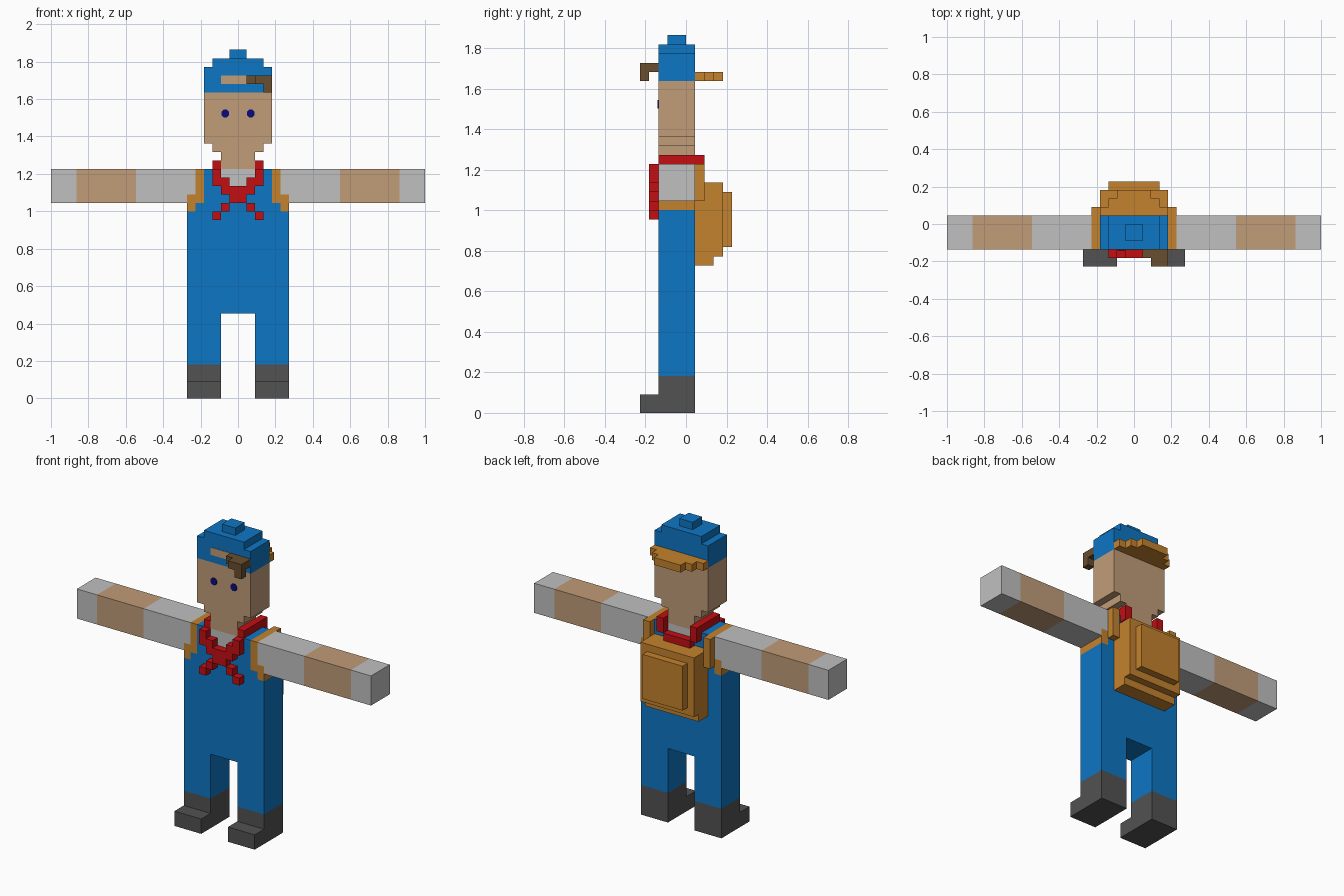
import bpy
import bmesh
import math
from mathutils import Matrix

cube = bpy.data.objects.get("Cube")
if cube:
    bpy.data.objects.remove(cube, do_unlink=True)

U = 2 / 44          # one block
BACK, FRONT = 1, -3  # body depth in blocks


def material(name, rgb):
    lin = [(c / 255 / 12.92 if c < 11 else ((c / 255 + 0.055) / 1.055) ** 2.4) for c in rgb]
    m = bpy.data.materials.new(name)
    m.use_nodes = True
    m.diffuse_color = (*lin, 1)
    bsdf = m.node_tree.nodes["Principled BSDF"]
    bsdf.inputs["Base Color"].default_value = (*lin, 1)
    bsdf.inputs["Roughness"].default_value = 0.9
    return m


BLUE = material("blue cloth", (13, 118, 196))
SKIN = material("skin", (193, 156, 120))
WHITE = material("light grey cloth", (192, 192, 192))
ORANGE = material("orange leather", (196, 130, 45))
RED = material("red scarf", (196, 14, 18))
DARK = material("dark grey shoe", (82, 82, 82))
BROWN = material("brown hair", (104, 77, 46))
NAVY = material("navy eye", (12, 10, 125))


def finish(name, bm, mat):
    mesh = bpy.data.meshes.new(name)
    bm.to_mesh(mesh)
    bm.free()
    mesh.materials.append(mat)
    obj = bpy.data.objects.new(name, mesh)
    bpy.context.scene.collection.objects.link(obj)
    return obj


def blocks(name, mat, *boxes, side=1):
    """Boxes given as (x0, x1, y0, y1, z0, z1) in blocks; side=-1 mirrors in x."""
    bm = bmesh.new()
    for x0, x1, y0, y1, z0, z1 in boxes:
        centre = Matrix.Translation((side * (x0 + x1) / 2 * U, (y0 + y1) / 2 * U, (z0 + z1) / 2 * U))
        size = Matrix.Diagonal(((x1 - x0) * U, (y1 - y0) * U, (z1 - z0) * U, 1))
        bmesh.ops.create_cube(bm, size=1, matrix=centre @ size)
    return finish(name, bm, mat)


def slab(x0, x1, z0, z1):
    """Box running through the whole body depth."""
    return (x0, x1, FRONT, BACK, z0, z1)


# Overalls and shirt collar
blocks("overalls", BLUE, slab(-6, 6, 10, 22), slab(-5, 5, 22, 23), slab(-4, 4, 23, 25),
       slab(-4, -1, 25, 26), slab(1, 4, 25, 26), slab(-4, -2, 26, 27), slab(2, 4, 26, 27))
blocks("shirt_collar", WHITE, slab(-1, 1, 25, 26), slab(-2, 2, 26, 27))

# Limbs, shoes and pack straps on both sides
for label, s in (("left", 1), ("right", -1)):
    blocks(label + "_leg", BLUE, slab(2, 6, 4, 10), side=s)
    blocks(label + "_shoe", DARK, slab(2, 6, 0, 4), (2, 6, -5, FRONT, 0, 2), side=s)
    blocks(label + "_sleeve", WHITE, slab(5, 6, 24, 27), slab(6, 12, 23, 27), side=s)
    blocks(label + "_forearm", SKIN, slab(12, 19, 23, 27), side=s)
    blocks(label + "_glove", WHITE, slab(19, 22, 23, 27), side=s)
    blocks(label + "_strap", ORANGE, slab(4, 5, 23, 27), slab(5, 6, 22, 24),
           (4, 5, BACK, 2, 23, 27), side=s)

# Head with stepped jaw
blocks("head", SKIN, slab(-2, 2, 27, 29), slab(-3, 3, 29, 30), slab(-4, 4, 30, 36))

# Round eyes
for label, s in (("left", 1), ("right", -1)):
    bm = bmesh.new()
    place = Matrix.Translation((s * 1.5 * U, FRONT * U - 0.001, 33.5 * U))
    turn = Matrix.Rotation(math.pi / 2, 4, "X") @ Matrix.Rotation(math.pi / 8, 4, "Z")
    bmesh.ops.create_cone(bm, cap_ends=True, segments=8, radius1=0.023, radius2=0.023,
                          depth=0.006, matrix=place @ turn)
    finish(label + "_eye", bm, NAVY)

# Backwards cap: crown, button, opening and stepped brim
blocks("cap", BLUE, slab(-4, 4, 36, 39), slab(-3, 3, 39, 40), (-1, 1, -2, 0, 40, 41))
blocks("cap_opening", SKIN, (-2, 1, FRONT - 0.06, FRONT + 0.04, 37, 38))
blocks("cap_brim", ORANGE, (-4, 4, 1, 2, 36, 37), (-3, 3, 2, 3, 36, 37), (-2, 2, 3, 4, 36, 37))

# Lock of hair
blocks("hair_lock", BROWN, (1, 4, -4, -3, 37, 38), (2, 4, -5, -4, 37, 38), (3, 4, -5, -4, 36, 37))

# Scarf: collar bars, crossed front and draped back
scarf = [(-1, 1, -4, -3, 23, 24), (-2, 2, -4, -3, 24, 25), (-2, 2, 1, 2, 25, 26)]
for s in (1, -1):
    for a, b, y0, y1, z0, z1 in ((2, 3, -3, 2, 27, 28), (2, 3, -4, -3, 26, 27), (1, 3, -4, -3, 25, 26),
                                 (1, 2, -4, -3, 22, 23), (2, 3, -4, -3, 21, 22), (2, 3, 1, 2, 26, 27)):
        scarf.append((min(s * a, s * b), max(s * a, s * b), y0, y1, z0, z1))
blocks("scarf", RED, *scarf)

# Backpack, stepped towards the back
blocks("backpack", ORANGE, (-4, 4, 1, 3, 16, 25), (-4, 4, 3, 4, 17, 25), (-3, 3, 4, 5, 18, 24))
